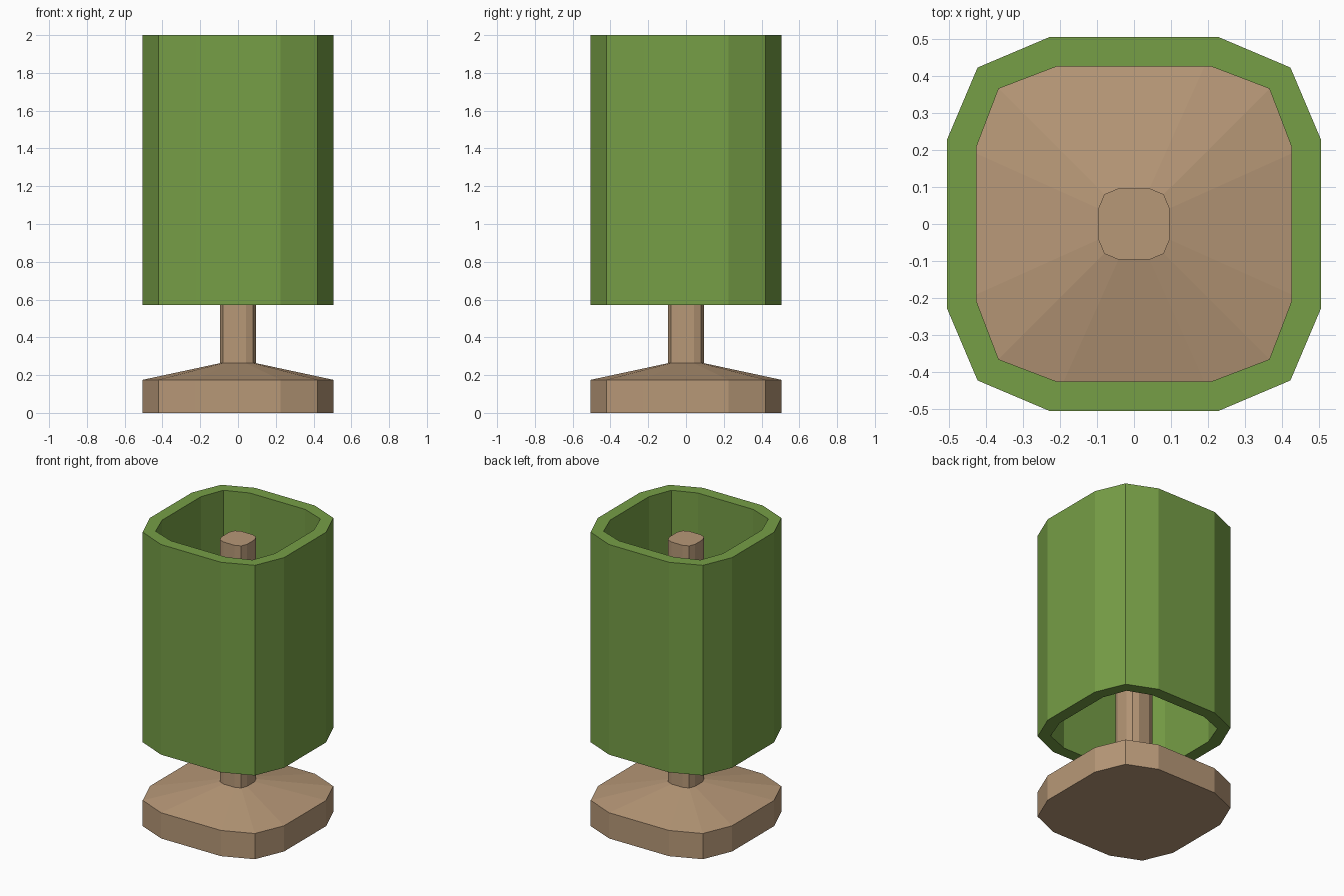
import bpy
import bmesh
from mathutils import Matrix, Vector

cube = bpy.data.objects.get("Cube")
if cube:
    bpy.data.objects.remove(cube, do_unlink=True)


def material(name, colour):
    mat = bpy.data.materials.new(name)
    mat.use_nodes = True
    mat.diffuse_color = colour
    mat.node_tree.nodes["Principled BSDF"].inputs["Base Color"].default_value = colour
    return mat


green = material("leaf green", (0.181, 0.342, 0.061, 1))
wood = material("pale wood", (0.474, 0.314, 0.186, 1))


def rounded_square(half, corner, flat):
    """Twelve-sided outline: one quarter turned four times."""
    quarter = [Vector((half, flat)), Vector((corner, corner)), Vector((flat, half))]
    return [Matrix.Rotation(turn * 1.5707963, 2) @ p for turn in range(4) for p in quarter]


def loft(name, mat, sections, cap_bottom=False, cap_top=False, closed=False):
    """Join (outline, height) sections into one flat-shaded skin."""
    bm = bmesh.new()
    rings = [[bm.verts.new((p.x, p.y, z)) for p in outline] for outline, z in sections]
    pairs = list(zip(rings, rings[1:]))
    if closed:
        pairs.append((rings[-1], rings[0]))
    for low, high in pairs:
        n = len(low)
        for i in range(n):
            j = (i + 1) % n
            bm.faces.new((low[i], low[j], high[j], high[i]))
    if cap_bottom:
        bm.faces.new(rings[0][::-1])
    if cap_top:
        bm.faces.new(rings[-1])
    mesh = bpy.data.meshes.new(name)
    bm.to_mesh(mesh)
    bm.free()
    mesh.materials.append(mat)
    obj = bpy.data.objects.new(name, mesh)
    bpy.context.collection.objects.link(obj)
    return obj


outer = rounded_square(0.505, 0.422, 0.226)
inner = rounded_square(0.425, 0.365, 0.208)
post = rounded_square(0.096, 0.08, 0.042)

# Base slab with sloped top
loft("base", wood, [(outer, 0), (outer, 0.175), (post, 0.263)], cap_bottom=True)

# Central post, ending just below the rim
loft("stem", wood, [(post, 0.263), (post, 1.91)], cap_top=True)

# Open tube around the post
bottom, top = 0.57, 2.0
loft("shade", green, [(outer, bottom), (outer, top), (inner, top), (inner, bottom)], closed=True)
